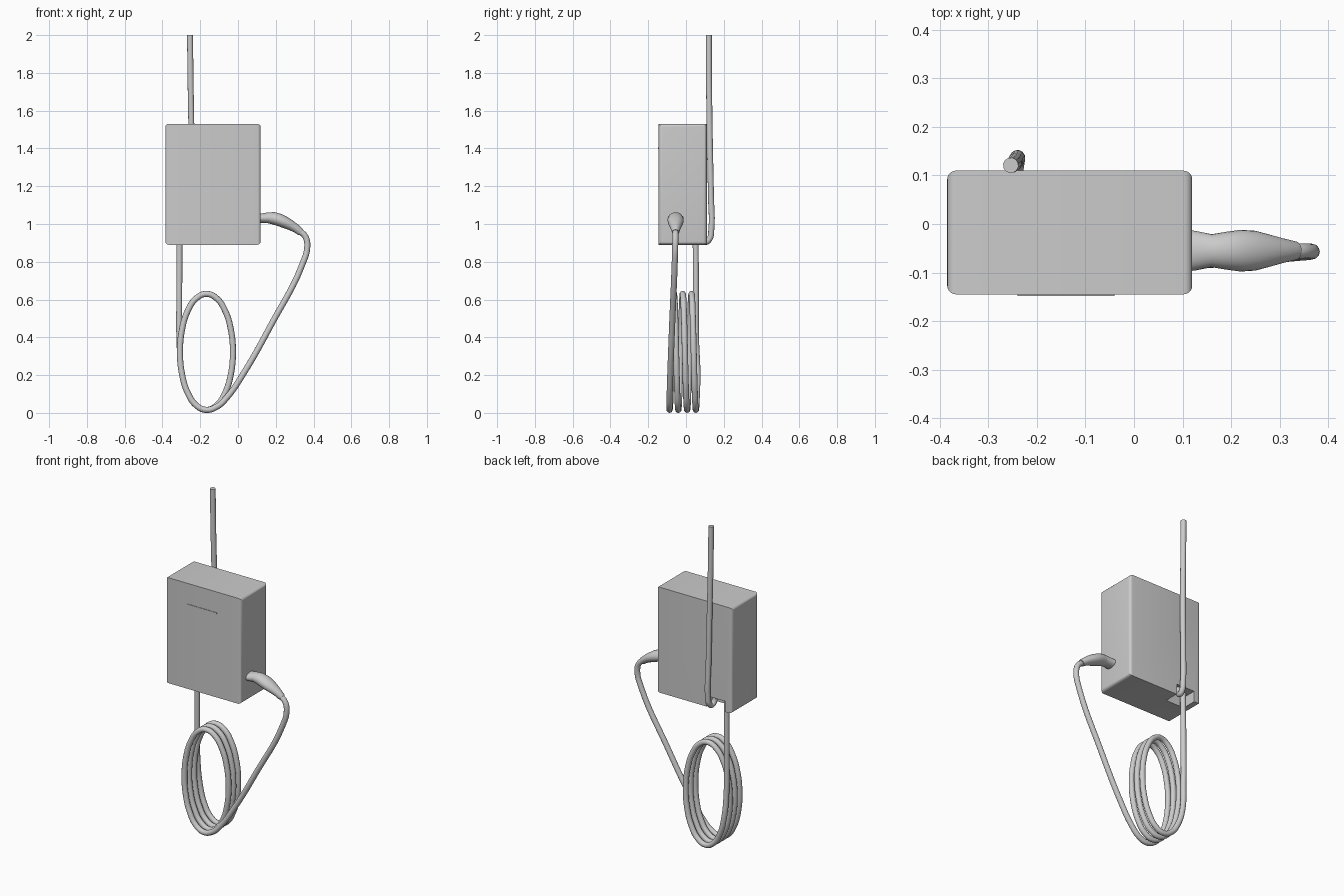
import bpy, bmesh, math
from mathutils import Vector

if "Cube" in bpy.data.objects:
    bpy.data.objects.remove(bpy.data.objects["Cube"])


def box(name, lo, hi):
    bm = bmesh.new()
    bmesh.ops.create_cube(bm, size=1)
    for v in bm.verts:
        v.co = Vector([(a + b) / 2 + c * (b - a) for a, b, c in zip(lo, hi, v.co)])
    me = bpy.data.meshes.new(name)
    bm.to_mesh(me)
    bm.free()
    ob = bpy.data.objects.new(name, me)
    bpy.context.collection.objects.link(ob)
    return ob


def select(ob):
    bpy.ops.object.select_all(action='DESELECT')
    ob.select_set(True)
    bpy.context.view_layer.objects.active = ob


def tube(name, pts, radius):
    cu = bpy.data.curves.new(name, 'CURVE')
    cu.dimensions = '3D'
    cu.bevel_depth = radius
    cu.bevel_resolution = 4
    cu.resolution_u = 6
    cu.use_fill_caps = True
    sp = cu.splines.new('BEZIER')
    sp.bezier_points.add(len(pts) - 1)
    for bp, p in zip(sp.bezier_points, pts):
        bp.co = p
        bp.handle_left_type = bp.handle_right_type = 'AUTO'
    ob = bpy.data.objects.new(name, cu)
    bpy.context.collection.objects.link(ob)
    select(ob)
    bpy.ops.object.convert(target='MESH')
    ob = bpy.context.object
    bpy.ops.object.shade_smooth_by_angle(angle=math.radians(40))
    return ob


# Case: rounded side edges, crisp front and back outline
case = box("case", (-0.385, -0.145, 0.89), (0.12, 0.11, 1.53))
bm = bmesh.new()
bm.from_mesh(case.data)
edges = [e for e in bm.edges
         if abs(e.verts[0].co.x - e.verts[1].co.x) < 1e-4]
bmesh.ops.bevel(bm, geom=edges, offset=0.018, segments=5, profile=0.5, affect='EDGES')
bm.to_mesh(case.data)
bm.free()

# Cable recess in the lower back of the case
cutter = box("recess_cutter", (-0.34, 0.02, 0.8), (-0.215, 0.2, 0.955))
cutter.hide_render = True
cutter.hide_viewport = True
cut = case.modifiers.new("recess", 'BOOLEAN')
cut.object = cutter
cut.solver = 'EXACT'
select(case)
bpy.ops.object.modifier_apply(modifier="recess")
bpy.data.objects.remove(cutter)
select(case)
bpy.ops.object.shade_smooth_by_angle(angle=math.radians(30))

# Thin indicator strip on the front
box("indicator_strip", (-0.24, -0.148, 1.397), (-0.04, -0.14, 1.405))

# Supply cable rising behind the case, hooked into the recess
tube("supply_cable", [
    (-0.254, 0.121, 2.0), (-0.251, 0.122, 1.75), (-0.246, 0.126, 1.45),
    (-0.243, 0.132, 1.15), (-0.24, 0.134, 0.97), (-0.242, 0.124, 0.92),
    (-0.245, 0.102, 0.905), (-0.248, 0.082, 0.922), (-0.25, 0.077, 0.97)], 0.016)

# Charging cable: plug tail, long drop, three coils, rise into the case
path = [(0.315, -0.056, 0.967), (0.352, -0.056, 0.94), (0.367, -0.057, 0.89),
        (0.34, -0.06, 0.785), (0.18, -0.073, 0.475), (0.03, -0.083, 0.21),
        (-0.06, -0.087, 0.08), (-0.11, -0.088, 0.034)]
for i in range(3 * 16 + 4):
    t = i / 16
    a = -math.pi / 2 - t * 2 * math.pi
    path.append((-0.167 + 0.14 * math.cos(a), -0.087 + 0.0465 * t,
                 0.323 + 0.307 * math.sin(a)))
path += [(-0.31, 0.054, 0.38), (-0.311, 0.053, 0.6), (-0.31, 0.052, 0.8), (-0.31, 0.05, 0.97)]
tube("charging_cable", path, 0.016)

# Plug: oval sections (x, z, half height, half width) lofted along a bend
sections = [(0.10, 1.028, 0.024, 0.043), (0.125, 1.03, 0.025, 0.041),
            (0.16, 1.033, 0.029, 0.034), (0.19, 1.03, 0.033, 0.039),
            (0.22, 1.021, 0.033, 0.043), (0.25, 1.008, 0.031, 0.041),
            (0.28, 0.993, 0.027, 0.033), (0.305, 0.978, 0.023, 0.026),
            (0.325, 0.963, 0.021, 0.021), (0.333, 0.956, 0.019, 0.019)]
n = 24
bm = bmesh.new()
rings = []
for i, (x, z, h, w) in enumerate(sections):
    p, q = sections[max(i - 1, 0)], sections[min(i + 1, len(sections) - 1)]
    slope = math.atan2(q[1] - p[1], q[0] - p[0])
    ring = []
    for k in range(n):
        a = 2 * math.pi * k / n
        s = h * math.sin(a)
        ring.append(bm.verts.new((x - s * math.sin(slope), -0.055 + w * math.cos(a),
                                  z + s * math.cos(slope))))
    rings.append(ring)
for r, s in zip(rings, rings[1:]):
    for k in range(n):
        bm.faces.new((r[k], r[(k + 1) % n], s[(k + 1) % n], s[k]))
bm.faces.new(rings[0])
bm.faces.new(rings[-1])
bmesh.ops.recalc_face_normals(bm, faces=bm.faces)
me = bpy.data.meshes.new("plug")
bm.to_mesh(me)
bm.free()
plug = bpy.data.objects.new("plug", me)
bpy.context.collection.objects.link(plug)
select(plug)
bpy.ops.object.shade_smooth_by_angle(angle=math.radians(40))
